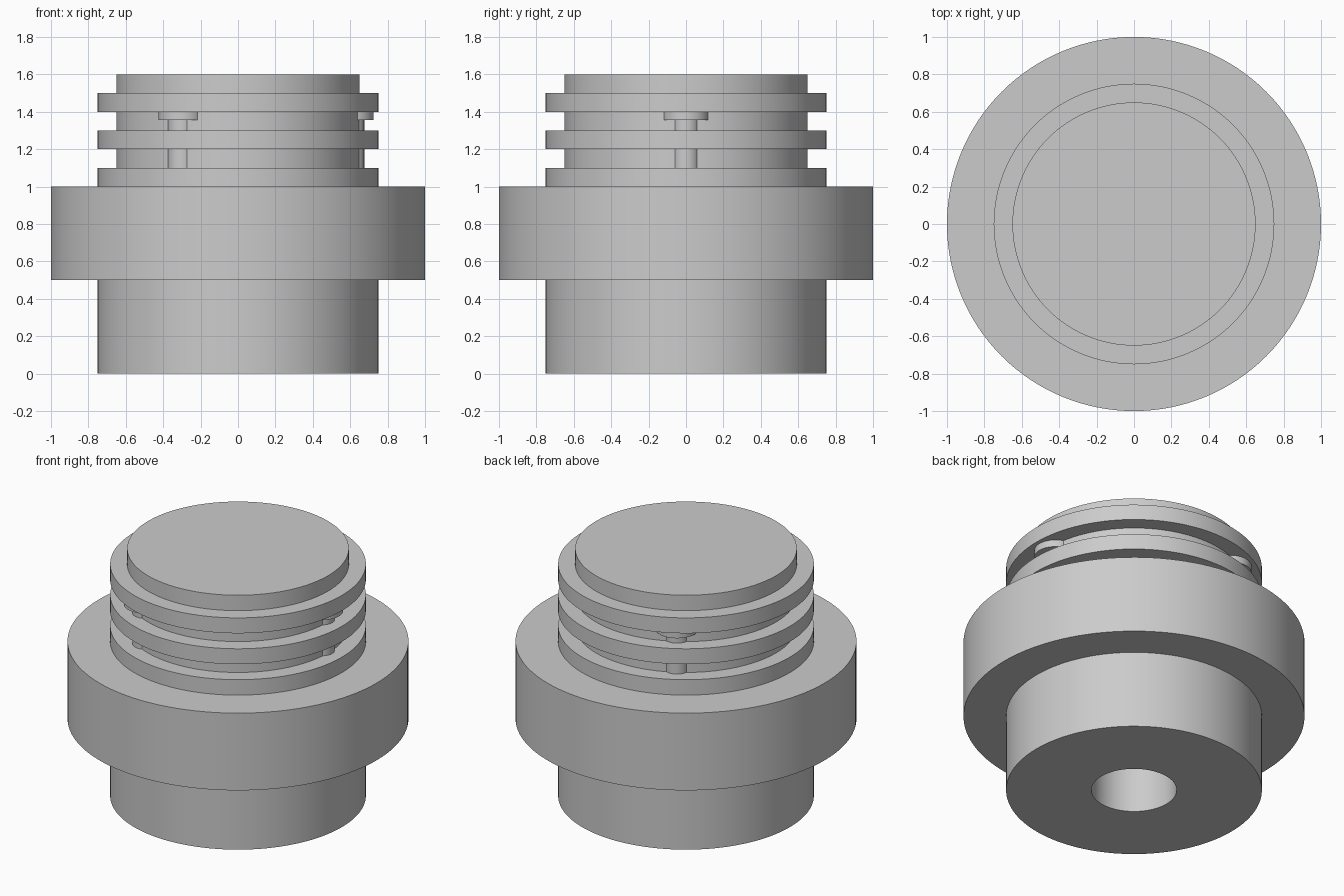
import bpy
import bmesh
from math import cos, sin, radians, tau

cube = bpy.data.objects.get("Cube")
if cube:
    bpy.data.objects.remove(cube, do_unlink=True)

grey = bpy.data.materials.new("plain grey")
grey.use_nodes = True
colour = (0.6, 0.6, 0.6, 1)
grey.diffuse_color = colour
grey.node_tree.nodes["Principled BSDF"].inputs["Base Color"].default_value = colour


def lathe(name, profile, segments, location=(0, 0, 0)):
    """Turn a profile of (radius, height) points, starting and ending on the axis."""
    bm = bmesh.new()
    verts = [bm.verts.new((r, 0, z)) for r, z in profile]
    edges = [bm.edges.new(pair) for pair in zip(verts, verts[1:])]
    bmesh.ops.spin(bm, geom=verts + edges, cent=(0, 0, 0), axis=(0, 0, 1),
                   angle=tau, steps=segments, use_duplicate=False)
    bmesh.ops.remove_doubles(bm, verts=bm.verts, dist=0.0001)
    bmesh.ops.recalc_face_normals(bm, faces=bm.faces)
    mesh = bpy.data.meshes.new(name)
    bm.to_mesh(mesh)
    bm.free()
    mesh.materials.append(grey)
    obj = bpy.data.objects.new(name, mesh)
    obj.location = location
    bpy.context.collection.objects.link(obj)
    bpy.ops.object.select_all(action="DESELECT")
    obj.select_set(True)
    bpy.context.view_layer.objects.active = obj
    bpy.ops.object.shade_smooth_by_angle(angle=radians(30))
    return obj


# Housing: bored base, wide flange, collar and two ribs around the neck
neck, rib, flange, bore = 0.65, 0.75, 1.0, 0.25
outline = [(0, 1.0), (bore, 1.0), (bore, 0), (rib, 0), (rib, 0.5),
           (flange, 0.5), (flange, 1.0), (rib, 1.0), (rib, 1.1), (neck, 1.1)]
for bottom in (1.2, 1.4):
    outline += [(neck, bottom), (rib, bottom), (rib, bottom + 0.1), (neck, bottom + 0.1)]
outline += [(neck, 1.6), (0, 1.6)]
lathe("housing", outline, 128)

# Three bolts, half sunk in the neck, with heads under the upper rib
bolt = [(0, 1.08), (0.075, 1.08), (0.075, 1.355), (0.125, 1.355), (0.125, 1.402), (0, 1.402)]
for i in range(3):
    a = tau * i / 3
    lathe(f"bolt_{i + 1}", bolt, 48, (0.6 * cos(a), 0.6 * sin(a), 0))
